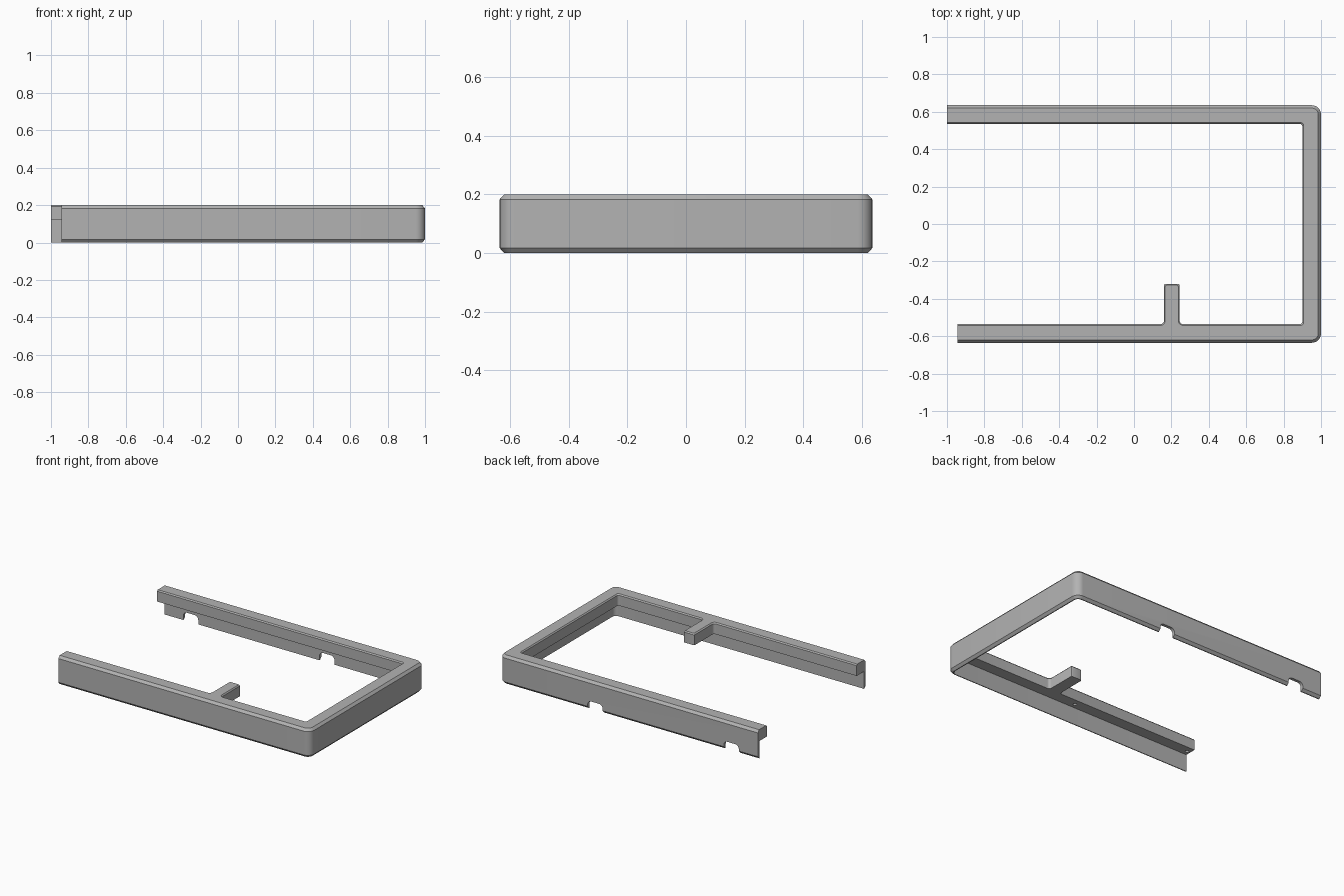
import bpy, bmesh
from math import sin, cos, pi

if "Cube" in bpy.data.objects:
    bpy.data.objects.remove(bpy.data.objects["Cube"])

grey = bpy.data.materials.new("plain_grey")
grey.use_nodes = True
grey.diffuse_color = (0.45, 0.45, 0.45, 1)
grey.node_tree.nodes["Principled BSDF"].inputs["Base Color"].default_value = (0.45, 0.45, 0.45, 1)

HALF_Y = 0.635      # half the frame depth
WIDTH = 0.10        # rail width
CORNER = 0.05       # outer corner radius
LEDGE = 0.12        # underside of the thick part
TOP = 0.2
BACK_END, FRONT_END = -1.0, -0.945


def loft(name, rings, closed):
    """Join equal rings of points with quads and cap both ends."""
    bm = bmesh.new()
    vs = [[bm.verts.new(p) for p in ring] for ring in rings]
    n = len(vs[0])
    for a, b in zip(vs, vs[1:]):
        for i in range(n):
            j = (i + 1) % n
            bm.faces.new((a[i], a[j], b[j], b[i]))
    bm.faces.new(vs[0])
    bm.faces.new(vs[-1])
    bmesh.ops.recalc_face_normals(bm, faces=bm.faces)
    mesh = bpy.data.meshes.new(name)
    bm.to_mesh(mesh)
    bm.free()
    mesh.materials.append(grey)
    ob = bpy.data.objects.new(name, mesh)
    bpy.context.collection.objects.link(ob)
    return ob


def arc(cx, cy, r, start, end, steps=8):
    return [(cx + r * cos(start + (end - start) * k / steps),
             cy + r * sin(start + (end - start) * k / steps)) for k in range(steps + 1)]


def rail_path(d):
    """U-shaped path, set in from the outside by d."""
    r = max(CORNER - d, 0.015)
    x, y = 1 - d - r, HALF_Y - d - r
    return ([(FRONT_END, -HALF_Y + d)] + arc(x, -y, r, -pi / 2, 0)
            + arc(x, y, r, 0, pi / 2) + [(BACK_END, HALF_Y - d)])


def combine(target, tool, operation):
    mod = target.modifiers.new(operation.lower(), 'BOOLEAN')
    mod.object, mod.operation, mod.solver = tool, operation, 'EXACT'
    bpy.context.view_layer.objects.active = target
    bpy.ops.object.modifier_apply(modifier=mod.name)
    bpy.data.objects.remove(tool)


# Frame: thick top rail with a thin skirt, swept around the U (inset, height)
profile = [(0.015, 0), (0, 0.017), (0, 0.183), (0.015, TOP), (WIDTH - 0.007, TOP),
           (WIDTH, TOP - 0.008), (WIDTH, LEDGE), (0.021, LEDGE), (0.021, 0)]
paths = [[(x, y, z) for x, y in rail_path(d)] for d, z in profile]
frame = loft("frame", list(zip(*paths)), True)


# Tab: short bar on the front rail, with flared root and bevelled top
def tab_ring(e, z):
    w, flare, root, tip = 0.042 - e, 0.018, -HALF_Y + WIDTH, -0.32 - e
    side = [(w + e + flare, root - 0.03)]
    side += arc(w + e + flare, root + flare, flare + e, 1.5 * pi, pi, 5)
    side += arc(w - 0.008, tip - 0.008, 0.008, 0, pi / 2, 3)
    outline = side + [(-x, y) for x, y in reversed(side)]
    return [(0.202 + x, y, z) for x, y in outline]


tab = loft("tab", [tab_ring(0, LEDGE), tab_ring(0, TOP - 0.008), tab_ring(0.007, TOP)], True)
combine(frame, tab, 'UNION')

# Cable notches in the lower edge of the back skirt, rounded on top
for cx in (0.258, -0.795):
    half, top, r = 0.058, 0.058, 0.028
    outline = [(half, -0.05)] + arc(half - r, top - r, r, 0, pi / 2, 6)
    outline += [(-x, z) for x, z in reversed(outline)]
    notch = loft("notch_cutter", [[(cx + x, y, z) for x, z in outline] for y in (0.58, 0.7)], True)
    combine(frame, notch, 'DIFFERENCE')

# Small screw holes under the front rail
for cx in (0.0, -0.92):
    circle = arc(cx, -0.578, 0.012, 0, 2 * pi, 16)[:-1]
    hole = loft("hole_cutter", [[(x, y, z) for x, y in circle] for z in (0.1, 0.16)], True)
    combine(frame, hole, 'DIFFERENCE')

bpy.ops.object.select_all(action='DESELECT')
frame.select_set(True)
bpy.context.view_layer.objects.active = frame
bpy.ops.object.shade_smooth_by_angle(angle=pi / 6)
